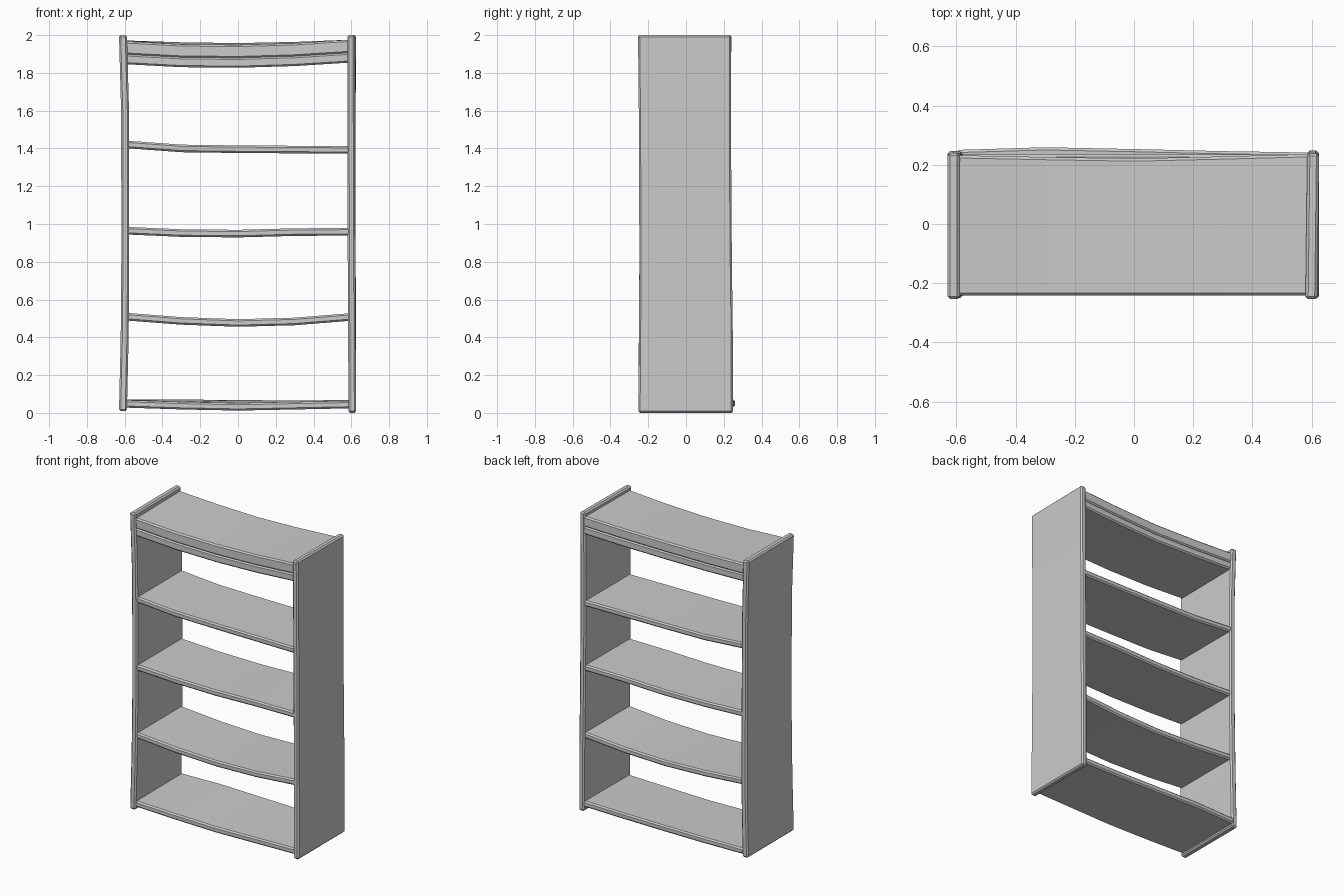
import bpy

if "Cube" in bpy.data.objects:
    bpy.data.objects.remove(bpy.data.objects["Cube"])


def loft(name, rings, bevel):
    """Skin a closed four-sided bar through the given rings, then chamfer its edges."""
    verts = [p for ring in rings for p in ring]
    faces = [(3, 2, 1, 0)]
    for i in range(len(rings) - 1):
        a, b = i * 4, i * 4 + 4
        for k in range(4):
            n = (k + 1) % 4
            faces.append((a + k, a + n, b + n, b + k))
    e = len(verts) - 4
    faces.append((e, e + 1, e + 2, e + 3))
    mesh = bpy.data.meshes.new(name)
    mesh.from_pydata(verts, [], faces)
    mesh.update()
    obj = bpy.data.objects.new(name, mesh)
    bpy.context.collection.objects.link(obj)
    mod = obj.modifiers.new("chamfer", 'BEVEL')
    mod.width = bevel
    mod.segments = 1
    mod.limit_method = 'ANGLE'
    mod.angle_limit = 0.7
    return obj


XS = (-0.6, -0.3, 0.0, 0.3, 0.6)


def board(name, front_z, back_z, thick, front_y=(-0.242,) * 5, back_y=(0.235,) * 5, drop=0.0):
    """Sagging horizontal board; the z values are its top edge at five stations."""
    rings = []
    for x, zf, zb, yf, yb in zip(XS, front_z, back_z, front_y, back_y):
        zf, zb = zf - drop, zb - drop
        rings.append([(x, yf, zf - thick), (x, yf, zf),
                      (x, yb, zb), (x, yb, zb - thick)])
    return loft(name, rings, 0.009)


def side_panel(name, stations, thick):
    """Warped upright; each station is (z, centre x, front y, back y, twist)."""
    h = thick / 2
    rings = [[(x - h - t, yf, z), (x + h - t, yf, z), (x + h + t, yb, z), (x - h + t, yb, z)]
             for z, x, yf, yb, t in stations]
    return loft(name, rings, 0.009)


# Slightly crooked uprights
side_panel("left_side_panel", [
    (0.01, -0.609, -0.252, 0.246, 0.0), (0.4, -0.600, -0.250, 0.246, 0.0),
    (0.8, -0.597, -0.247, 0.242, 0.0), (1.2, -0.597, -0.247, 0.240, 0.0),
    (1.6, -0.598, -0.249, 0.238, 0.0), (2.0, -0.609, -0.253, 0.240, 0.0)], 0.042)
side_panel("right_side_panel", [
    (0.0, 0.605, -0.252, 0.248, 0.0), (0.4, 0.604, -0.249, 0.248, 0.001),
    (0.8, 0.602, -0.247, 0.243, 0.001), (1.2, 0.601, -0.248, 0.240, 0.001),
    (1.6, 0.601, -0.250, 0.238, 0.002), (2.0, 0.602, -0.254, 0.238, 0.003)], 0.040)

# Bottom board, bowed out at the back
board("bottom_shelf", (0.068, 0.058, 0.052, 0.058, 0.064),
      (0.070, 0.071, 0.068, 0.066, 0.068), 0.040,
      back_y=(0.250, 0.259, 0.253, 0.246, 0.241))

# Middle shelves
for name, top in (("lower_shelf", (0.530, 0.507, 0.496, 0.504, 0.528)),
                  ("middle_shelf", (0.985, 0.972, 0.969, 0.977, 0.979)),
                  ("upper_shelf", (1.442, 1.420, 1.416, 1.414, 1.412))):
    board(name, top, top, 0.040)

# Top: two stacked boards with a groove between them
front_top = (1.967, 1.951, 1.948, 1.957, 1.976)
back_top = (1.972, 1.962, 1.958, 1.964, 1.976)
back_edge = (0.232, 0.226, 0.221, 0.228, 0.236)
board("top_board", front_top, back_top, 0.070, back_y=back_edge)
board("top_moulding", front_top, back_top, 0.053, back_y=back_edge, drop=0.068)
